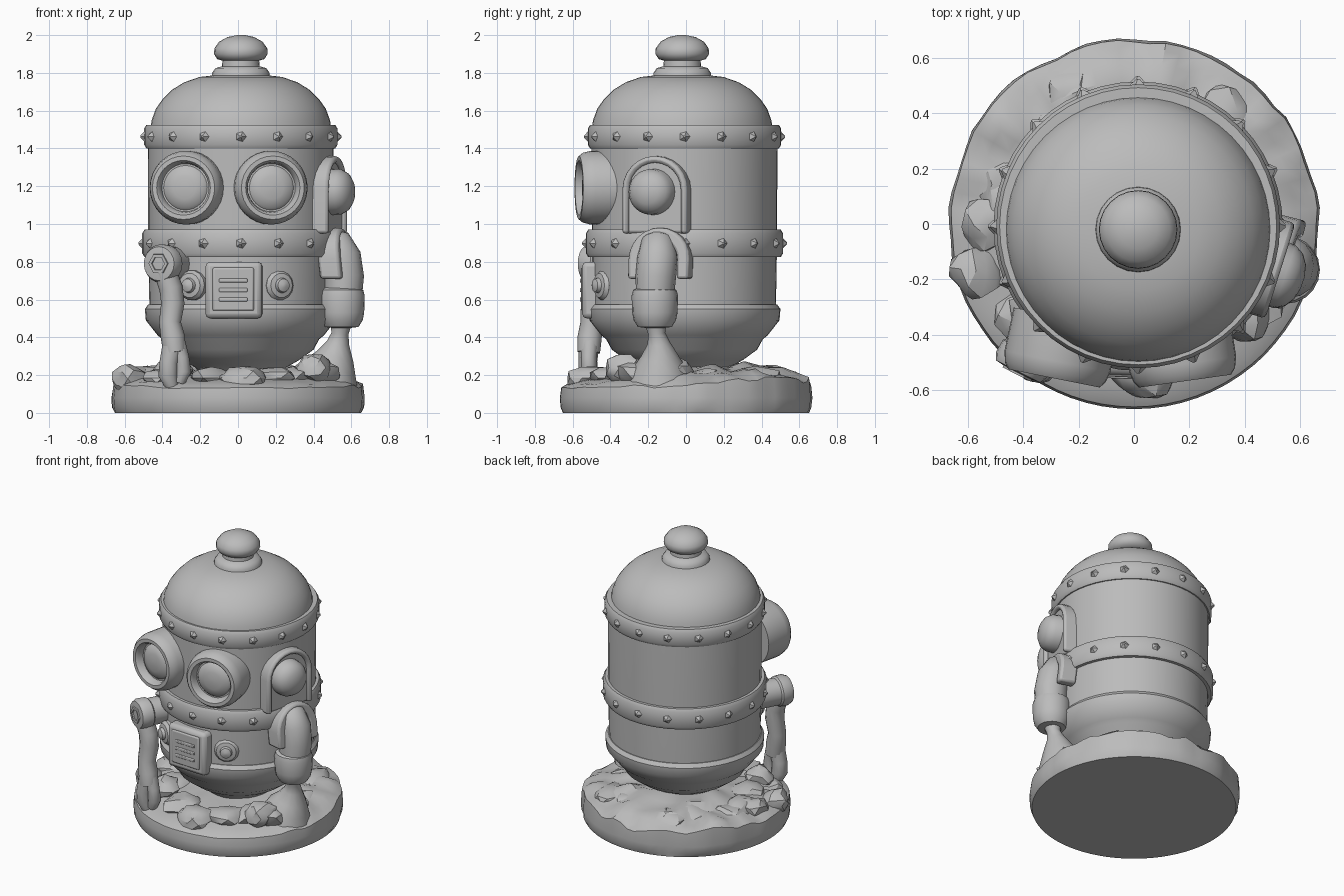
import bpy, bmesh, math, random
from mathutils import Vector, Matrix, noise

random.seed(4)
old = bpy.data.objects.get("Cube")
if old:
    bpy.data.objects.remove(old, do_unlink=True)

GREY = (0.5, 0.5, 0.5, 1)
mat = bpy.data.materials.new("plain grey")
mat.use_nodes = True
mat.diffuse_color = GREY
mat.node_tree.nodes["Principled BSDF"].inputs["Base Color"].default_value = GREY
AXIS = Vector((0.015, -0.008, 0))          # centre line of the body
DOME = Vector((0.015, -0.02, 0))           # centre line of the lid


def finish(name, bm, angle=35, bevel=0):
    bmesh.ops.recalc_face_normals(bm, faces=bm.faces)
    me = bpy.data.meshes.new(name)
    bm.to_mesh(me)
    bm.free()
    me.materials.append(mat)
    ob = bpy.data.objects.new(name, me)
    bpy.context.collection.objects.link(ob)
    if bevel:
        mod = ob.modifiers.new("soft edges", 'BEVEL')
        mod.width, mod.segments = bevel, 2
    bpy.ops.object.select_all(action='DESELECT')
    ob.select_set(True)
    bpy.context.view_layer.objects.active = ob
    bpy.ops.object.shade_smooth_by_angle(angle=math.radians(angle))


def skin(bm, rings):
    loops = [[bm.verts.new(p) for p in ring] for ring in rings]
    n = len(loops[0])
    for a, b in zip(loops, loops[1:]):
        for i in range(n):
            j = (i + 1) % n
            bm.faces.new((a[i], a[j], b[j], b[i]))
    bm.faces.new(loops[0][::-1])
    bm.faces.new(loops[-1])


def circle(r, n, z=0):
    return [Vector((r * math.cos(math.tau * i / n), r * math.sin(math.tau * i / n), z))
            for i in range(n)]


def lathe(name, profile, at=AXIS, aim=(0, 0, 1), seg=48, angle=35):
    # profile holds (radius, height) pairs along the aim direction
    m = Matrix.Translation(at) @ Vector(aim).to_track_quat('Z', 'Y').to_matrix().to_4x4()
    bm = bmesh.new()
    skin(bm, [[m @ p for p in circle(r, seg, h)] for r, h in profile])
    finish(name, bm, angle)


def tube(name, path, seg=12):
    # path runs downwards and holds (x, y, z, radius)
    pts = [Vector(p[:3]) for p in path]
    bm, rings = bmesh.new(), []
    for i, p in enumerate(pts):
        d = pts[min(i + 1, len(pts) - 1)] - pts[max(i - 1, 0)]
        q = Vector((0, 0, -1)).rotation_difference(d.normalized())
        rings.append([p + q @ c for c in circle(path[i][3], seg)])
    skin(bm, rings)
    finish(name, bm, 50)


def box(name, size, at, bevel=0.01):
    bm = bmesh.new()
    m = Matrix.Translation(at) @ Matrix.Rotation(-0.04, 4, 'Z') @ Matrix.Diagonal((*size, 1))
    bmesh.ops.create_cube(bm, size=1, matrix=m)
    finish(name, bm, 35, bevel)


def radial(deg, r, z):
    a = math.radians(deg)
    return AXIS + Vector((r * math.cos(a), r * math.sin(a), z))


def outline(w, z0, z1):
    return [(-w, z0)] + [(-w * math.cos(math.pi * i / 12), z1 - w + w * math.sin(math.pi * i / 12))
                         for i in range(13)] + [(w, z0)]


def arch(name, deg, w, z0, z1, r0, r1, inner=0, lean=0):
    # arched plate, or an arched frame when an inner half width is given
    shape = outline(w, z0, z1)
    if inner:
        shape += outline(inner, z0, z1 - (w - inner))[::-1]
    a = math.radians(deg)
    side = Vector((-math.sin(a), math.cos(a), 0))
    bm = bmesh.new()
    skin(bm, [[radial(deg, r + lean * (z1 - z), z) + side * u for u, z in shape]
              for r in (r0, r1)])
    finish(name, bm, 35, 0.015)


def rock(name, at, size, seed):
    bm = bmesh.new()
    bmesh.ops.create_icosphere(bm, subdivisions=2, radius=1)
    for v in bm.verts:
        v.co *= 1 + 0.4 * noise.noise(v.co * 1.2 + Vector((seed * 7, 0, 0)))
    bm.transform(Matrix.Translation(at) @ Matrix.Rotation(seed, 4, 'Z')
                 @ Matrix.Diagonal((*size, 1)))
    finish(name, bm, 30)


# Rocky ground disc: even rim at the front, rough raised edge at the back
bm = bmesh.new()
rows = []
for base_r, z in ((0.652, 0), (0.664, 0.03), (0.668, 0.08), (0.66, 0.13), (0.63, 0.148),
                  (0.58, 0.165), (0.52, 0.18), (0.45, 0.19), (0.37, 0.2), (0.27, 0.21), (0.1, 0.22)):
    ring = []
    for c in circle(1, 72):
        back = min(1, max(0, 0.6 + 0.7 * c.y))
        r, h = base_r, z
        if z > 0.1:
            h += 0.045 * back + 0.05 * noise.noise(c * base_r * 7) * (0.15 + back)
        if 0.02 < z < 0.17:
            r += 0.016 * back * noise.noise(c * 6 + Vector((0, 0, z * 4)))
        ring.append((c.x * r, c.y * r, h))
    rows.append(ring)
skin(bm, rows)
finish("ground_base", bm, 30)

# Loose rocks around the foot of the body, and a ridge under the left hand
for i in range(16):
    s = random.uniform(0.08, 0.12)
    at = radial(i * 360 / 16 + random.uniform(-8, 8), random.uniform(0.38, 0.52), 0.185)
    rock("rock", at, (s * 1.2, s, s * 0.55), i)
for x, y, z in ((0.44, -0.27, 0.2), (0.47, -0.05, 0.21), (0.4, -0.33, 0.24), (-0.34, -0.33, 0.23),
                (-0.57, -0.17, 0.18), (-0.52, 0.0, 0.18)):
    rock("ridge_rock", (x, y, z), (0.1, 0.1, 0.075), x * 30)

# Body shell, bowl, dome and finial
lathe("bowl", [(0.18, 0.18), (0.24, 0.24), (0.31, 0.28), (0.385, 0.335), (0.415, 0.39),
               (0.44, 0.41), (0.503, 0.49), (0.508, 0.55), (0.49, 0.575)])
lathe("body_shell", [(0.484, 0.55), (0.49, 0.9), (0.492, 1.42)])
lathe("dome", [(0.48, 1.5), (0.472, 1.55), (0.45, 1.61), (0.415, 1.66), (0.365, 1.71),
               (0.3, 1.75), (0.22, 1.778), (0.12, 1.79)], DOME)
lathe("finial", [(0.155, 1.775), (0.152, 1.8), (0.135, 1.825), (0.1, 1.835), (0.097, 1.865),
                 (0.125, 1.873), (0.142, 1.9), (0.14, 1.93), (0.115, 1.965), (0.07, 1.99),
                 (0.02, 2.0)], DOME, seg=24, angle=45)

# Riveted bands
for name, r, z0, z1 in (("upper_band", 0.512, 1.4, 1.525), ("middle_band", 0.522, 0.825, 0.97)):
    lathe(name, [(r - 0.05, z0), (r - 0.012, z0), (r, z0 + 0.02), (r, z1 - 0.02),
                 (r - 0.012, z1), (r - 0.05, z1)])
    for i in range(16):
        p = radial(i * 22.5, r - 0.006, (z0 + z1) / 2)
        aim = p - AXIS
        aim.z = 0
        lathe(name + "_rivet", [(0.034, 0), (0.006, 0.026)], p, aim, 5)

# Goggle eyes with recessed lenses
for name, x, y, aim in (("right_eye", -0.288, -0.555, (-0.2, -1, 0)),
                        ("left_eye", 0.184, -0.565, (0.14, -1, 0))):
    lathe(name + "_rim", [(0.193, -0.22), (0.195, -0.06), (0.185, -0.02), (0.168, 0.002),
                          (0.145, 0.002), (0.133, -0.012), (0.127, -0.05), (0.03, -0.05)],
          (x, y, 1.192), aim, 32)
    lathe(name + "_lens", [(0.122, -0.055), (0.105, -0.035), (0.06, -0.022), (0.01, -0.018)],
          (x, y, 1.192), aim, 32)

# Ear on the left side
arch("ear_plate", -17.5, 0.165, 0.95, 1.34, 0.43, 0.515)
arch("ear_frame", -17.5, 0.18, 0.95, 1.36, 0.43, 0.538, inner=0.145)
lathe("ear_dome", [(0.125, -0.06), (0.12, 0.03), (0.1, 0.065), (0.065, 0.088), (0.02, 0.098)],
      radial(-19, 0.53, 1.17), radial(-19, 1, 0) - AXIS, 24, 45)

# Chest vent box
box("vent_box", (0.3, 0.16, 0.3), (-0.02, -0.465, 0.65), 0.025)
box("vent_panel", (0.22, 0.03, 0.23), (-0.025, -0.538, 0.655), 0.01)
for i in range(3):
    box("vent_slat", (0.15, 0.016, 0.022), (-0.025, -0.551, 0.6 + i * 0.05), 0.005)

# Chest knobs either side of the vent
for name, x in (("left_knob", 0.215), ("right_knob", -0.24)):
    lathe(name, [(0.08, -0.06), (0.08, 0.015), (0.065, 0.035), (0.04, 0.04), (0.035, 0.06),
                 (0.01, 0.07)], (x, -0.43, 0.675), (x, -0.42, 0), 14)

# Left arm: shoulder guard, upper arm, cuff, wrist sinking into the rubble
arch("left_shoulder_guard", -14, 0.165, 0.71, 0.98, 0.44, 0.555, inner=0.1, lean=0.12)
tube("left_upper_arm", [(0.47, -0.14, 0.93, 0.05), (0.505, -0.145, 0.9, 0.095),
                        (0.545, -0.15, 0.82, 0.108), (0.56, -0.16, 0.72, 0.107),
                        (0.555, -0.165, 0.6, 0.1)], 16)
lathe("left_cuff", [(0.05, 0.45), (0.09, 0.455), (0.112, 0.49), (0.12, 0.53), (0.123, 0.62),
                    (0.115, 0.65), (0.09, 0.665)], (0.548, -0.165, 0), seg=20)
tube("left_wrist", [(0.545, -0.16, 0.48, 0.06), (0.54, -0.155, 0.42, 0.045),
                    (0.53, -0.145, 0.37, 0.06), (0.515, -0.14, 0.3, 0.1),
                    (0.49, -0.14, 0.24, 0.14), (0.47, -0.14, 0.17, 0.17)])

# Right arm: bored shoulder joint, thin bent arm and claw
aim = Vector((-0.45, -0.89, 0))
joint = Vector((-0.415, -0.525, 0.79))
lathe("right_shoulder", [(0.09, -0.22), (0.09, -0.08), (0.1, -0.07), (0.103, -0.02),
                         (0.09, 0.008), (0.058, 0.012)], joint, aim, 20)
lathe("right_shoulder_socket", [(0.06, 0), (0.056, 0.02), (0.038, 0.02), (0.034, -0.005)],
      joint, aim, 6)
tube("right_arm", [(-0.39, -0.49, 0.76, 0.06), (-0.355, -0.49, 0.66, 0.062),
                   (-0.345, -0.495, 0.58, 0.062), (-0.36, -0.5, 0.48, 0.058),
                   (-0.345, -0.51, 0.4, 0.064), (-0.335, -0.515, 0.32, 0.06)])
tube("right_claw_outer", [(-0.345, -0.515, 0.36, 0.055), (-0.365, -0.52, 0.27, 0.05),
                          (-0.37, -0.515, 0.2, 0.052), (-0.35, -0.51, 0.14, 0.035)])
tube("right_claw_inner", [(-0.33, -0.51, 0.38, 0.05), (-0.298, -0.515, 0.29, 0.04),
                          (-0.29, -0.515, 0.22, 0.042), (-0.31, -0.51, 0.16, 0.03)])
